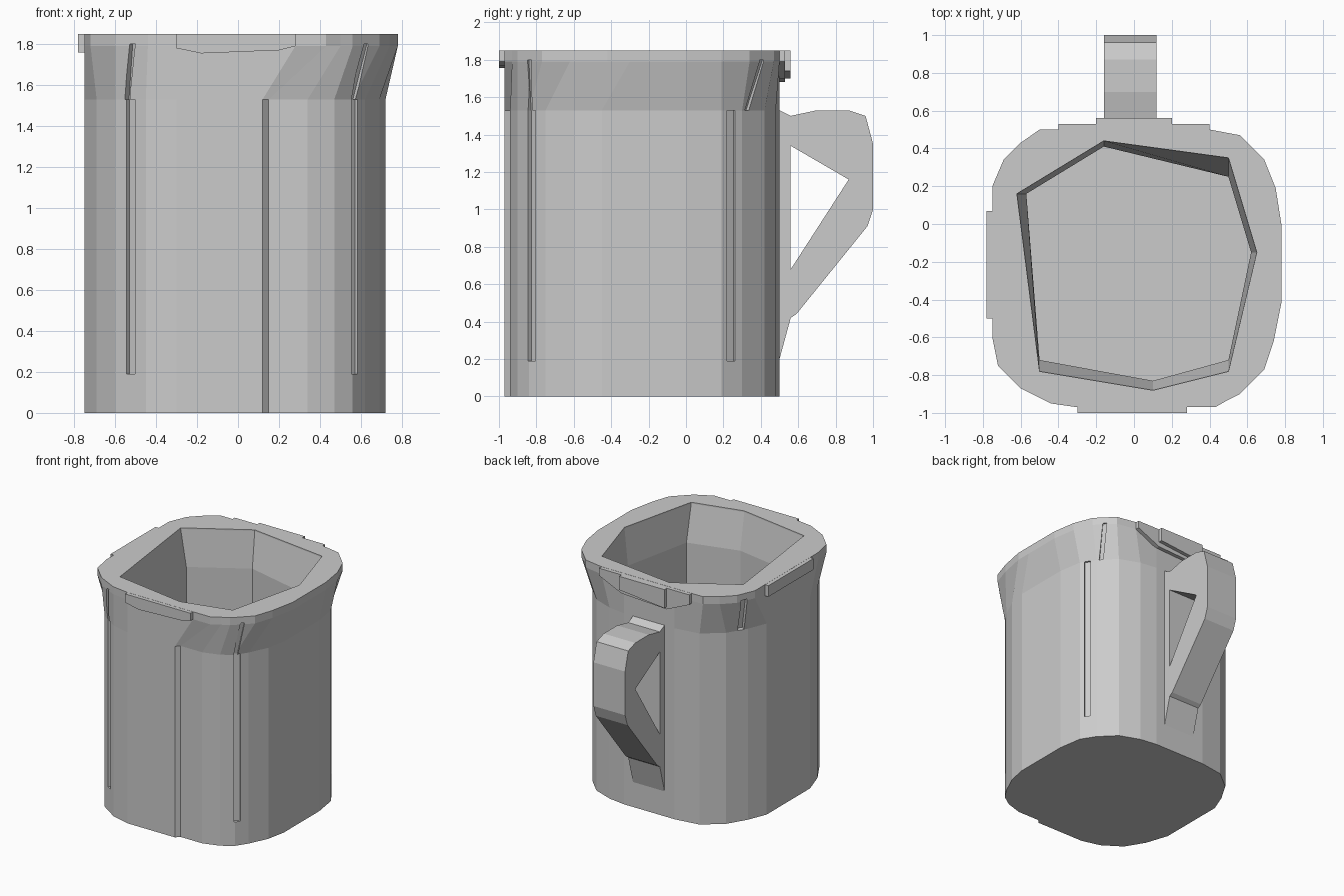
import bpy, bmesh
from mathutils import Vector

cube = bpy.data.objects.get("Cube")
if cube:
    bpy.data.objects.remove(cube, do_unlink=True)

grey = bpy.data.materials.new("plain grey")
grey.use_nodes = True
COLOUR = (0.6, 0.6, 0.6, 1)
grey.diffuse_color = COLOUR
grey.node_tree.nodes["Principled BSDF"].inputs["Base Color"].default_value = COLOUR


def loft(name, rings):
    """Closed solid through rings of equal point count."""
    bm = bmesh.new()
    loops = [[bm.verts.new(p) for p in ring] for ring in rings]
    n = len(loops[0])
    for low, high in zip(loops, loops[1:]):
        for i in range(n):
            j = (i + 1) % n
            bm.faces.new((low[i], low[j], high[j], high[i]))
    bm.faces.new(loops[0][::-1])
    bm.faces.new(loops[-1])
    bmesh.ops.recalc_face_normals(bm, faces=bm.faces)
    mesh = bpy.data.meshes.new(name)
    bm.to_mesh(mesh)
    bm.free()
    mesh.materials.append(grey)
    obj = bpy.data.objects.new(name, mesh)
    bpy.context.scene.collection.objects.link(obj)
    return obj


def level(points, z):
    return [(x, y, z) for x, y in points]


def prism_x(name, profile, x0, x1):
    return loft(name, [[(x, y, z) for y, z in profile] for x in (x0, x1)])


def prism_y(name, profile, y0, y1):
    return loft(name, [[(x, y, z) for x, z in profile] for y in (y0, y1)])


def slot(low, high, width, depth):
    """Cutter following a corner from one point to another."""
    rings = []
    for p in (low, high):
        p = Vector(p)
        out = Vector((p.x, p.y + 0.23, 0)).normalized()
        side = Vector((-out.y, out.x, 0)) * width / 2
        rings.append([p - out * depth - side, p + out * 0.1 - side,
                      p + out * 0.1 + side, p - out * depth + side])
    return loft("slot_cutter", rings)


def cut(obj, cutters):
    for c in cutters:
        c.hide_render = True
        mod = obj.modifiers.new("cut", "BOOLEAN")
        mod.operation = "DIFFERENCE"
        mod.solver = "EXACT"
        mod.object = c
    bpy.context.view_layer.update()
    graph = bpy.context.evaluated_depsgraph_get()
    mesh = bpy.data.meshes.new_from_object(obj.evaluated_get(graph))
    obj.modifiers.clear()
    obj.data = mesh
    for c in cutters:
        bpy.data.objects.remove(c, do_unlink=True)


# Outer wall: rounded square with a stepped front, flaring into the rim
wall = [(-.3, -.97), (.12, -.97), (.15, -.94), (.34, -.94), (.47, -.9), (.56, -.84),
        (.62, -.75), (.69, -.6), (.72, -.45), (.72, 0), (.69, .19), (.62, .3),
        (.5, .42), (.34, .48), (.2, .5), (-.25, .5), (-.45, .47), (-.6, .35),
        (-.69, .2), (-.75, .05), (-.75, -.5), (-.69, -.68), (-.6, -.83), (-.45, -.93)]
rim = [(-.3, -.97), (.28, -.97), (.43, -.97), (.5, -.93), (.56, -.9), (.69, -.77),
       (.74, -.62), (.78, -.42), (.78, -.3), (.78, 0), (.75, .19), (.69, .34),
       (.56, .47), (.4, .5), (.2, .5), (-.25, .5), (-.5, .5), (-.6, .43),
       (-.69, .34), (-.75, .2), (-.75, -.6), (-.72, -.75), (-.6, -.87), (-.44, -.95)]
body = loft("mug_body", [level(wall, 0), level(wall, 1.53), level(rim, 1.79), level(rim, 1.85)])

# Seven-sided hollow, narrowing below the lip
mouth = [(-.16, .44), (-.62, .16), (-.5, -.78), (.1, -.88), (.5, -.78), (.65, -.15), (.5, .35)]
throat = [(-.16, .41), (-.57, .16), (-.5, -.72), (.1, -.83), (.5, -.72), (.62, -.15), (.5, .25)]
hollow = loft("hollow_cutter", [level(throat, .1), level(throat, 1.55),
                                level(mouth, 1.84), level(mouth, 1.9)])

# Corner grooves and rim slits
grooves = [slot((x, y, .19), (x, y, 1.53), .05, .03)
           for x, y in ((.575, -.83), (.67, .25), (-.53, -.89))]
slits = [slot((.57, -.84, 1.53), (.64, -.85, 1.8), .03, .03),
         slot((.6, .33, 1.53), (.64, .42, 1.8), .03, .03),
         slot((-.54, -.87, 1.53), (-.52, -.92, 1.8), .03, .03),
         slot((-.66, .25, 1.53), (-.71, .28, 1.8), .05, .04)]
cut(body, [hollow] + grooves + slits)

# Raised tabs around the rim
prism_y("front_rim_tab", [(-.3, 1.849), (-.3, 1.78), (-.18, 1.755), (.2, 1.77),
                          (.28, 1.79), (.28, 1.849)], -1, -.94)
prism_y("back_rim_tab", [(-.4, 1.849), (-.4, 1.77), (-.2, 1.68), (.2, 1.7),
                         (.4, 1.79), (.4, 1.849)], .47, .53)
prism_y("back_rim_tab_outer", [(-.2, 1.849), (-.2, 1.7), (.2, 1.74), (.2, 1.849)], .5, .56)
prism_x("right_rim_tab", [(-.5, 1.849), (-.5, 1.76), (.07, 1.76), (.07, 1.849)], -.78, -.73)

# Handle with its mounting pad and three-cornered finger opening
handle = prism_x("handle", [(.47, 1.53), (.5, 1.53), (.56, 1.5), (.7, 1.53), (.87, 1.53),
                            (.96, 1.5), (1, 1.35), (1, 1), (.97, .91), (.59, .44),
                            (.56, .42), (.5, .2), (.47, .2)], -.16, .12)
opening = prism_x("opening_cutter", [(.56, 1.34), (.87, 1.16), (.56, .68)], -.3, .3)
cut(handle, [opening])
